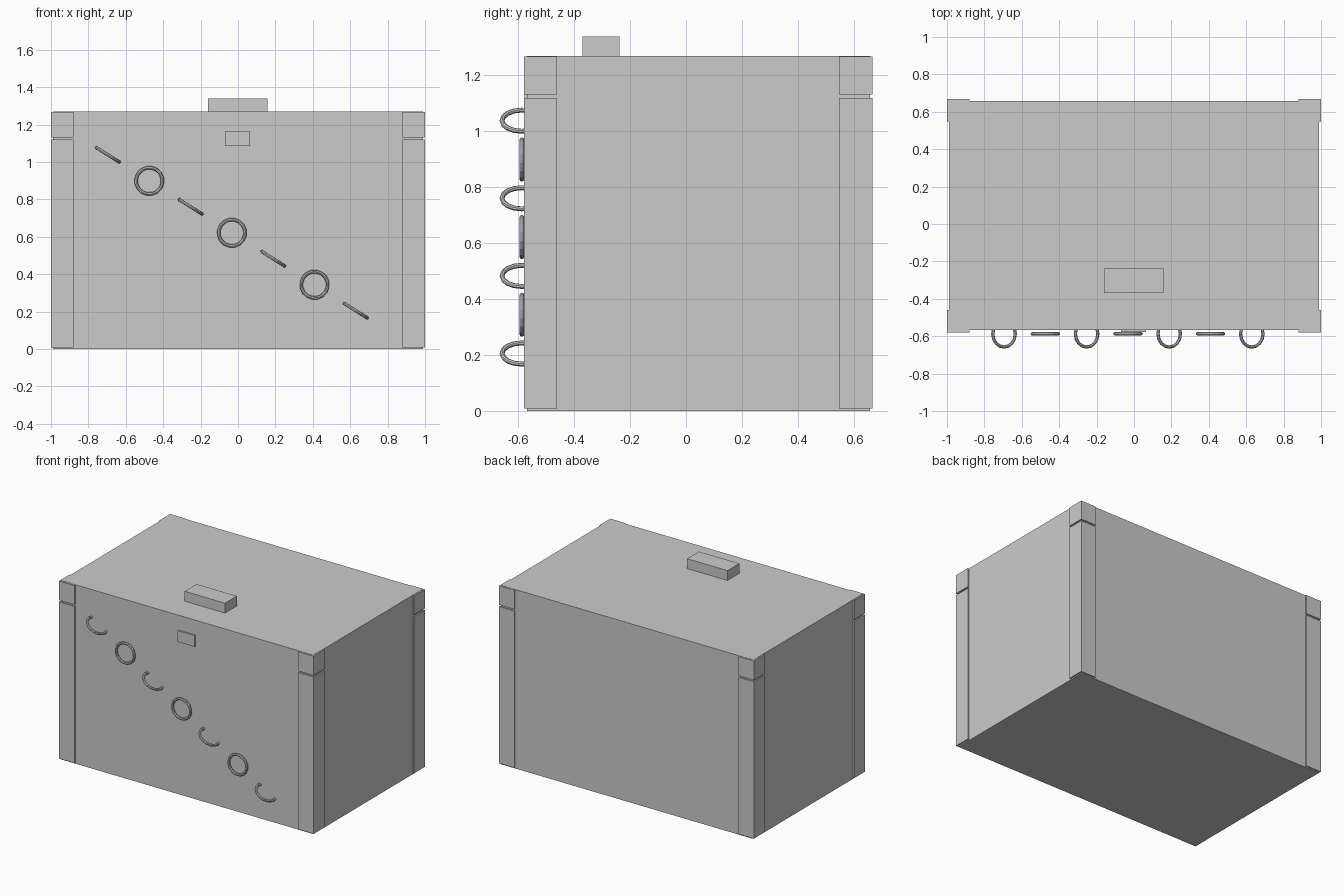
import bpy
from math import radians
from mathutils import Matrix

if "Cube" in bpy.data.objects:
    bpy.data.objects.remove(bpy.data.objects["Cube"])


def box(name, lo, hi):
    bpy.ops.mesh.primitive_cube_add(size=1)
    o = bpy.context.object
    o.name = name
    o.location = [(a + b) / 2 for a, b in zip(lo, hi)]
    o.scale = [b - a for a, b in zip(lo, hi)]
    return o


# Main body, top handle and front label plate
box("chest_body", (-0.99, -0.568, 0), (0.99, 0.658, 1.27))
box("top_handle", (-0.16, -0.37, 1.265), (0.157, -0.237, 1.34))
box("front_plate", (-0.07, -0.578, 1.085), (0.065, -0.56, 1.165))

# Corner guards: tall lower post and short upper cap at each corner
for sx, side in ((-1, "left"), (1, "right")):
    x0, x1 = sorted((sx * 0.88, sx * 1.0))
    for y0, y1, end in ((-0.579, -0.461, "front"), (0.548, 0.667, "back")):
        box(f"corner_post_{end}_{side}", (x0, y0, 0.008), (x1, y1, 1.12))
        box(f"corner_cap_{end}_{side}", (x0, y0, 1.132), (x1, y1, 1.268))

# Diagonal chain: links alternate between standing out and lying flat
slope = Matrix.Rotation(radians(32.2), 4, 'Y')
for i in range(7):
    bpy.ops.mesh.primitive_torus_add(major_radius=0.071, minor_radius=0.009,
                                     major_segments=16, minor_segments=8)
    link = bpy.context.object
    link.name = f"chain_link_{i + 1}"
    pos = Matrix.Translation((-0.695 + 0.2208 * i, -0.587, 1.038 - 0.1388 * i))
    turn = Matrix.Rotation(radians(90), 4, 'X') if i % 2 else Matrix.Identity(4)
    link.matrix_world = pos @ slope @ turn
